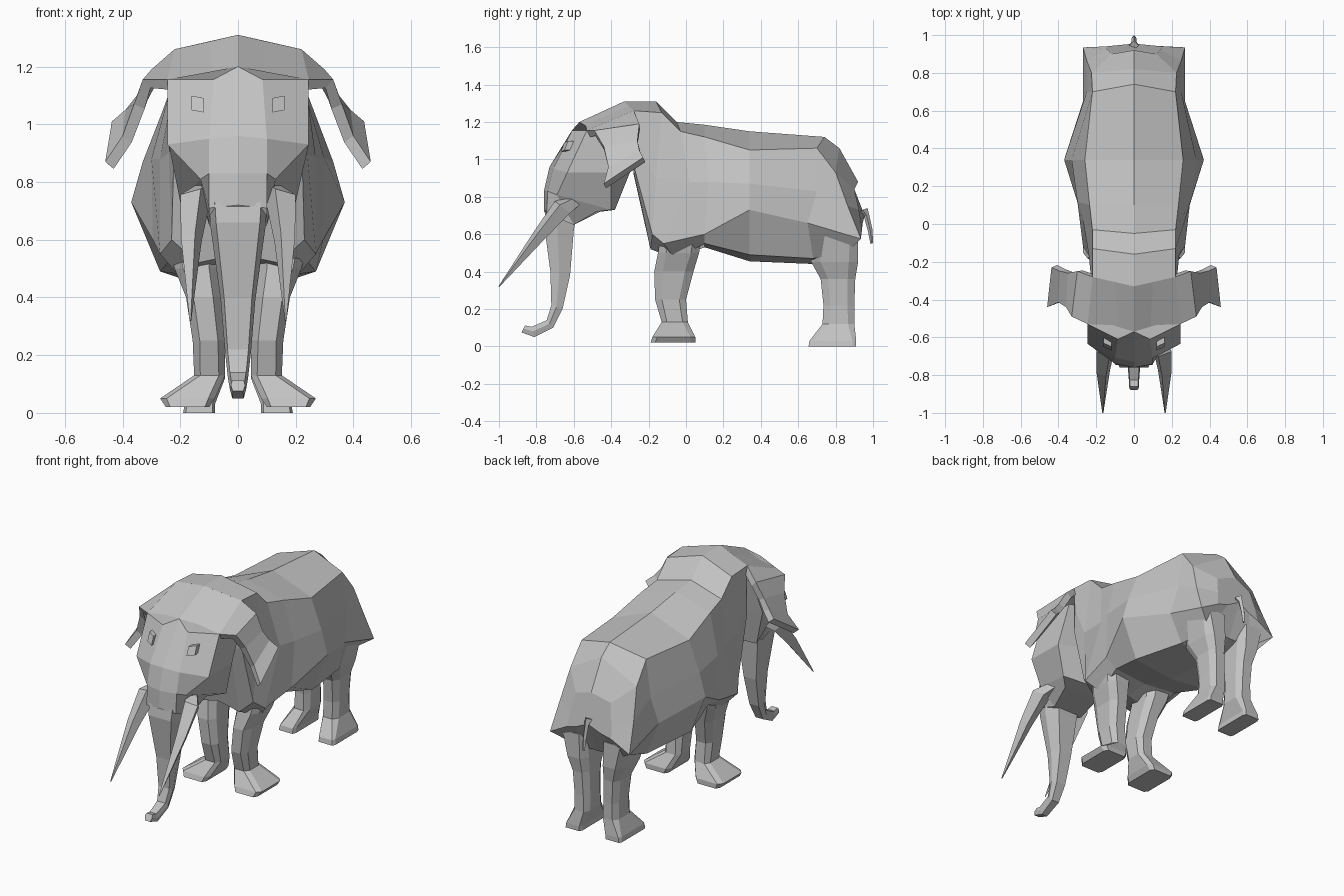
import bpy, bmesh, math
from mathutils import Vector

grey = bpy.data.materials.new("hide_grey")
grey.diffuse_color = (0.55, 0.55, 0.55, 1)


def make(name, bm, mirror=False, thickness=0):
    bmesh.ops.recalc_face_normals(bm, faces=bm.faces)
    me = bpy.data.meshes.new(name)
    bm.to_mesh(me)
    bm.free()
    me.materials.append(grey)
    ob = bpy.data.objects.new(name, me)
    bpy.context.collection.objects.link(ob)
    if thickness:
        so = ob.modifiers.new("Thickness", 'SOLIDIFY')
        so.thickness = thickness
        so.offset = -1
    if mirror:
        ob.modifiers.new("Mirror", 'MIRROR')
    return ob


def loft(name, rings, mirror=False, caps=True):
    """Skin a list of closed rings with quads."""
    bm = bmesh.new()
    loops = [[bm.verts.new(p) for p in r] for r in rings]
    n = len(loops[0])
    for a, b in zip(loops, loops[1:]):
        for i in range(n):
            j = (i + 1) % n
            bm.faces.new((a[i], a[j], b[j], b[i]))
    if caps:
        bm.faces.new(loops[0])
        bm.faces.new(loops[-1])
    return make(name, bm, mirror)


def whole(half):
    """Complete a half ring whose first and last points lie on the centre plane."""
    return half + [(-x, y, z) for x, y, z in reversed(half[1:-1])]


# Body: neck, shoulders, barrel and rump (top, shoulder, side, widest, low, belly)
body = [
    [(0, -.33, 1.31), (.22, -.28, 1.26), (.23, -.26, 1.1), (.22, -.28, .97), (.15, -.28, .93), (0, -.28, .92)],
    [(0, -.16, 1.31), (.22, -.13, 1.25), (.24, -.16, .9), (.23, -.18, .6), (.14, -.19, .52), (0, -.19, .55)],
    [(0, -.05, 1.2), (.22, -.03, 1.15), (.27, .02, .88), (.27, -.12, .55), (.2, -.06, .47), (0, -.05, .52)],
    [(0, .1, 1.185), (.235, .1, 1.12), (.3, .12, .88), (.295, .1, .6), (.22, .1, .55), (0, .1, .53)],
    [(0, .34, 1.15), (.26, .34, 1.05), (.33, .34, .87), (.37, .34, .73), (.27, .34, .49), (0, .34, .455)],
    [(0, .74, 1.12), (.22, .7, 1.06), (.25, .7, .83), (.27, .65, .66), (.21, .68, .47), (0, .7, .44)],
    [(0, .82, 1.06), (.225, .8, .93), (.25, .865, .75), (.27, .935, .575), (.15, .86, .5), (0, .86, .5)],
    [(0, .92, .88), (.12, .9, .84), (.14, .925, .73), (.15, .94, .64), (.08, .945, .66), (0, .955, .7)],
]
loft("body", [whole(r) for r in body])

# Head: rings from the brow down to the mouth
head = [
    [(0, -.57, 1.2), (.085, -.61, 1.155), (.245, -.53, 1.155), (.24, -.3, 1.155), (0, -.3, 1.2)],
    [(0, -.73, .96), (.1, -.71, .95), (.245, -.635, .93), (.24, -.4, .93), (0, -.3, .93)],
    [(0, -.76, .83), (.1, -.74, .83), (.13, -.69, .81), (.2, -.4, .73), (0, -.38, .73)],
    [(0, -.76, .72), (.1, -.745, .71), (.1, -.6, .65), (.12, -.48, .72), (0, -.46, .72)],
]
loft("head", [whole(r) for r in head])

# Trunk: front point, back point and half width of each ring
trunk = []
for yf, zf, yb, zb, w in [(-.75, .73, -.59, .68, .1), (-.76, .66, -.6, .62, .095),
                          (-.725, .4, -.62, .38, .06), (-.72, .22, -.66, .2, .045),
                          (-.745, .14, -.71, .1, .035), (-.825, .105, -.81, .05, .028),
                          (-.86, .112, -.88, .075, .025)]:
    f, b = Vector((0, yf, zf)), Vector((0, yb, zb))
    trunk.append([f.lerp(b, t) + Vector((s * w, 0, 0)) for s, t in
                  ((.8, 0), (1, .45), (.7, 1), (-.7, 1), (-1, .45), (-.8, 0))])
loft("trunk", trunk)

# Skull cap draping outward into the ears
front = [(0, -.57, 1.2), (.085, -.61, 1.155), (.245, -.53, 1.155), (.33, -.49, 1.155),
         (.36, -.44, 1.07), (.4, -.415, .96), (.46, -.44, .87)]
back = [(0, -.33, 1.31), (.1, -.305, 1.287), (.22, -.28, 1.26), (.3, -.25, 1.19),
        (.35, -.26, 1.1), (.39, -.25, 1.05), (.437, -.23, 1.01)]
bm = bmesh.new()
f = [bm.verts.new(p) for p in front]
b = [bm.verts.new(p) for p in back]
for i in range(len(f) - 1):
    bm.faces.new((f[i], f[i + 1], b[i + 1], b[i]))
make("cap_and_ears", bm, True, .04)

# Tusks: tapering four sided spikes
axis = Vector((0, -.6, -.8))
up = Vector((0, -.8, .6))
tusk = []
for c, r in [((.1, -.58, .79), .035), ((.148, -.66, .745), .055),
             ((.162, -.78, .6), .038), ((.165, -1, .32), .003)]:
    tusk.append([Vector(c) + Vector((r * math.cos(a), 0, 0)) + up * r * math.sin(a)
                 for a in [math.radians(20 + 90 * k) for k in range(4)]])
loft("tusks", tusk, True)

# Eyes: small raised blocks
bm = bmesh.new()
bmesh.ops.create_cube(bm, size=1)
for v in bm.verts:
    x, y, z = v.co
    v.co = (.14 + .042 * x, -.635 + .03 * y + .02 * x - .02 * -z, 1.07 + .05 * z + .008 * x)
make("eyes", bm, True)


def leg(name, levels):
    """Stack chamfered rectangles: x0, x1, y0, y1, z, chamfer."""
    rings = []
    for x0, x1, y0, y1, z, c in levels:
        dx, dy = (x1 - x0) * c, (y1 - y0) * c
        rings.append([(x0 + dx, y0, z), (x1 - dx, y0, z), (x1, y0 + dy, z), (x1, y1 - dy, z),
                      (x1 - dx, y1, z), (x0 + dx, y1, z), (x0, y1 - dy, z), (x0, y0 + dy, z)])
    return loft(name, rings, True)


# Front legs with broad flared feet
leg("front_legs", [(.07, .25, -.13, .09, .62, .2), (.07, .22, -.15, .07, .5, .2),
                   (.06, .18, -.17, .04, .4, .22), (.045, .157, -.165, .0, .25, .22),
                   (.045, .152, -.13, .01, .13, .2), (.08, .27, -.18, .05, .05, .12),
                   (.1, .25, -.19, .05, .02, .1)])
# Hind legs
leg("hind_legs", [(.06, .22, .64, .92, .6, .15), (.05, .19, .67, .92, .45, .2),
                  (.05, .16, .72, .905, .36, .22), (.045, .15, .735, .9, .22, .22),
                  (.045, .15, .73, .9, .12, .2), (.08, .185, .66, .91, .03, .08),
                  (.08, .19, .655, .91, 0, .08)])

# Tail
tail = []
for y, z, r in [(.945, .73, .025), (.965, .7, .014), (.985, .62, .012), (.993, .55, .007)]:
    tail.append([(r, y, z), (0, y + r, z + r * .4), (-r, y, z), (0, y - r, z - r * .4)])
loft("tail", tail)
